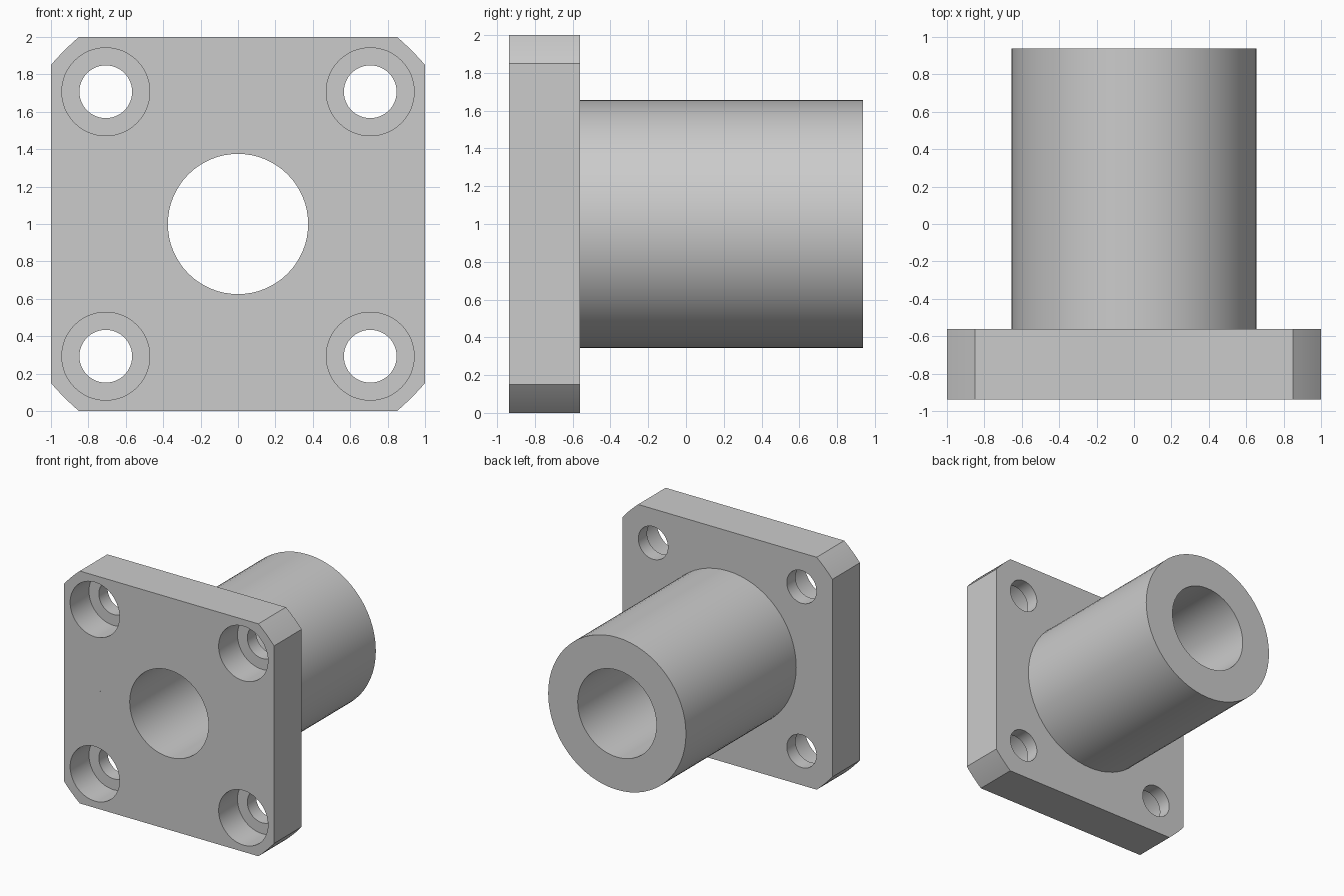
import bpy, bmesh
from math import radians, sin, cos, acos, pi
from mathutils import Matrix, Vector

old = bpy.data.objects.get("Cube")
if old:
    bpy.data.objects.remove(old, do_unlink=True)

CENTRE_Z = 1.0
FRONT, FLANGE_BACK, SLEEVE_BACK = -0.9375, -0.5625, 0.9375
SLEEVE_R, BORE_R, DISC_R = 0.656, 0.375, 1.3125
HOLE_R, RECESS_R, RECESS_DEPTH = 0.141, 0.235, 0.256
BOLT = 0.707

steel = bpy.data.materials.new("grey steel")
steel.use_nodes = True
GREY = (0.6, 0.6, 0.6, 1)
steel.diffuse_color = GREY
steel.node_tree.nodes["Principled BSDF"].inputs["Base Color"].default_value = GREY


def finish(name, bm):
    """Turn a bmesh into a named object with outward normals."""
    bmesh.ops.recalc_face_normals(bm, faces=bm.faces)
    mesh = bpy.data.meshes.new(name)
    bm.to_mesh(mesh)
    bm.free()
    mesh.materials.append(steel)
    obj = bpy.data.objects.new(name, mesh)
    bpy.context.collection.objects.link(obj)
    return obj


def activate(obj):
    bpy.ops.object.select_all(action='DESELECT')
    obj.select_set(True)
    bpy.context.view_layer.objects.active = obj


def smooth(obj):
    activate(obj)
    bpy.ops.object.shade_smooth_by_angle(angle=radians(30))


def drill(obj, x, z, radius, y0, y1):
    """Cut a round hole along y through the object."""
    bm = bmesh.new()
    place = Matrix.Translation((x, (y0 + y1) / 2, z)) @ Matrix.Rotation(pi / 2, 4, 'X')
    bmesh.ops.create_cone(bm, cap_ends=True, segments=64, radius1=radius,
                          radius2=radius, depth=y1 - y0, matrix=place)
    cutter = finish("drill_cutter", bm)
    cutter.hide_render = True
    activate(obj)
    mod = obj.modifiers.new("hole", 'BOOLEAN')
    mod.operation, mod.solver, mod.object = 'DIFFERENCE', 'EXACT', cutter
    bpy.ops.object.modifier_apply(modifier=mod.name)
    bpy.data.objects.remove(cutter, do_unlink=True)


# Square flange whose corners follow a larger disc
bm = bmesh.new()
start = acos(1 / DISC_R)
STEPS = 8
outline = []
for corner in range(4):
    for i in range(STEPS + 1):
        a = corner * pi / 2 + start + (pi / 2 - 2 * start) * i / STEPS
        outline.append(bm.verts.new((DISC_R * cos(a), FRONT, CENTRE_Z + DISC_R * sin(a))))
face = bm.faces.new(outline)
new = bmesh.ops.extrude_face_region(bm, geom=[face])["geom"]
bmesh.ops.translate(bm, verts=[v for v in new if isinstance(v, bmesh.types.BMVert)],
                    vec=(0, FLANGE_BACK - FRONT, 0))
flange = finish("mounting_flange", bm)

# Seat for the sleeve, then four counterbored bolt holes
drill(flange, 0, CENTRE_Z, SLEEVE_R, FRONT - 0.1, FLANGE_BACK + 0.1)
for sx in (-1, 1):
    for sz in (-1, 1):
        x, z = sx * BOLT, CENTRE_Z + sz * BOLT
        drill(flange, x, z, RECESS_R, FRONT - 0.1, FRONT + RECESS_DEPTH)
        drill(flange, x, z, HOLE_R, FRONT - 0.1, FLANGE_BACK + 0.1)
smooth(flange)

# Hollow sleeve, its wall section turned about the long axis
bm = bmesh.new()
section = [bm.verts.new((r, y, CENTRE_Z)) for r, y in (
    (BORE_R, FRONT), (SLEEVE_R, FRONT), (SLEEVE_R, SLEEVE_BACK), (BORE_R, SLEEVE_BACK))]
edges = [bm.edges.new((section[i], section[(i + 1) % 4])) for i in range(4)]
bmesh.ops.spin(bm, geom=section + edges, cent=(0, 0, CENTRE_Z), axis=(0, 1, 0),
               angle=2 * pi, steps=64, use_duplicate=False)
bmesh.ops.remove_doubles(bm, verts=bm.verts, dist=0.0001)
smooth(finish("bearing_sleeve", bm))
